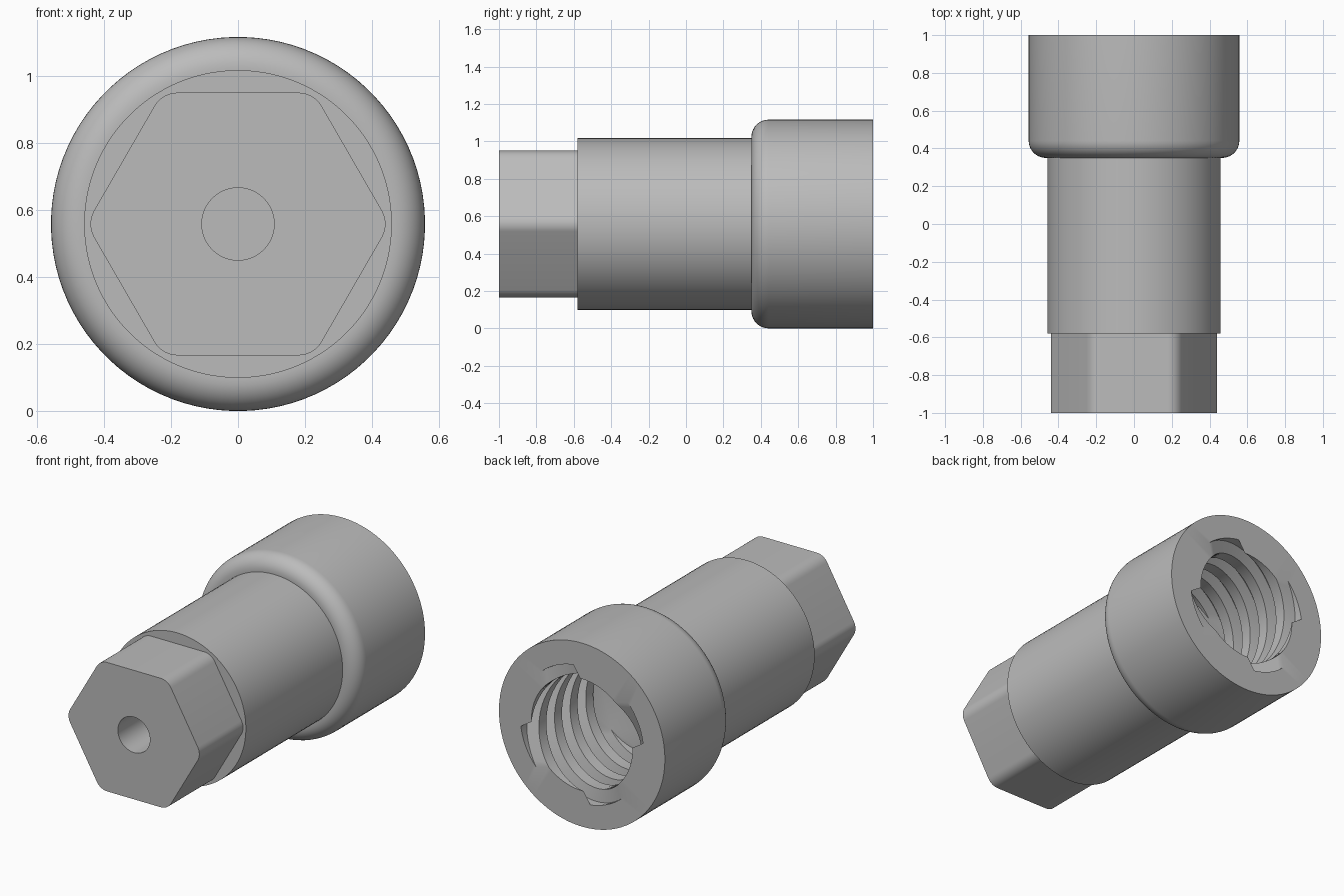
import bpy
import bmesh
from math import sin, cos, pi, radians, tau

AXIS_Z = 0.558      # height of the long axis
SIDES = 96
START = radians(88)  # angle where the first thread crest begins

if "Cube" in bpy.data.objects:
    bpy.data.objects.remove(bpy.data.objects["Cube"], do_unlink=True)

grey = bpy.data.materials.new("plain_grey")
grey.use_nodes = True
colour = (0.5, 0.5, 0.5, 1)
grey.diffuse_color = colour
grey.node_tree.nodes["Principled BSDF"].inputs["Base Color"].default_value = colour


def circle(radius, y, count=SIDES, start=START):
    """Ring of points around the long axis."""
    return [(radius * cos(start + tau * i / count), y,
             AXIS_Z + radius * sin(start + tau * i / count)) for i in range(count)]


def skin(name, rings):
    """Closed solid skinned over a sequence of equal rings, capped at both ends."""
    bm = bmesh.new()
    loops = [[bm.verts.new(p) for p in ring] for ring in rings]
    for a, b in zip(loops, loops[1:]):
        for i in range(len(a)):
            j = (i + 1) % len(a)
            bm.faces.new((a[i], a[j], b[j], b[i]))
    bm.faces.new(loops[0])
    bm.faces.new(loops[-1])
    bmesh.ops.recalc_face_normals(bm, faces=bm.faces)
    mesh = bpy.data.meshes.new(name)
    bm.to_mesh(mesh)
    bm.free()
    mesh.materials.append(grey)
    obj = bpy.data.objects.new(name, mesh)
    bpy.context.collection.objects.link(obj)
    bpy.ops.object.select_all(action='DESELECT')
    obj.select_set(True)
    bpy.context.view_layer.objects.active = obj
    bpy.ops.object.shade_smooth_by_angle(angle=radians(30))
    return obj


def thread_ring(depth, lead=0.6, crest=0.34, root=0.415):
    """Four-start thread section, twisted according to its depth in the socket."""
    points = []
    half = SIDES // 8
    for quarter in range(4):
        for radius, first, sweep in ((crest, 0, 43), (root, 50, 34)):
            for i in range(half):
                a = START + radians(first + sweep * i / (half - 1))
                a += quarter * pi / 2 + tau * depth / lead
                points.append((radius * cos(a), 1 - depth, AXIS_Z + radius * sin(a)))
    return points


def hex_ring(y, flat=0.392, fillet=0.081, steps=8):
    """Hexagon with rounded corners, flats at top and bottom."""
    points = []
    reach = (flat - fillet) / cos(pi / 6)
    for corner in range(6):
        mid = corner * pi / 3
        for i in range(steps):
            a = mid + (i / (steps - 1) - 0.5) * pi / 3
            points.append((reach * cos(mid) + fillet * cos(a), y,
                           AXIS_Z + reach * sin(mid) + fillet * sin(a)))
    return points


# Barrel, rounded collar and threaded socket in one skin
barrel = [circle(0.459, -0.58), circle(0.459, 0.35)]
collar = [circle(0.467 + 0.091 * sin(t * pi / 20), 0.35 + 0.091 * (1 - cos(t * pi / 20)))
          for t in range(11)]
rim = [circle(0.558, 1)]
socket = [thread_ring(0.6 * k / 72) for k in range(73)]
skin("threaded_body", barrel + collar + rim + socket)

# Hexagonal drive end with a blind centre hole
skin("hex_drive", [hex_ring(-0.57), hex_ring(-1),
                   circle(0.108, -1, 48, -pi / 6),
                   circle(0.108, -0.585, 48, -pi / 6)])
